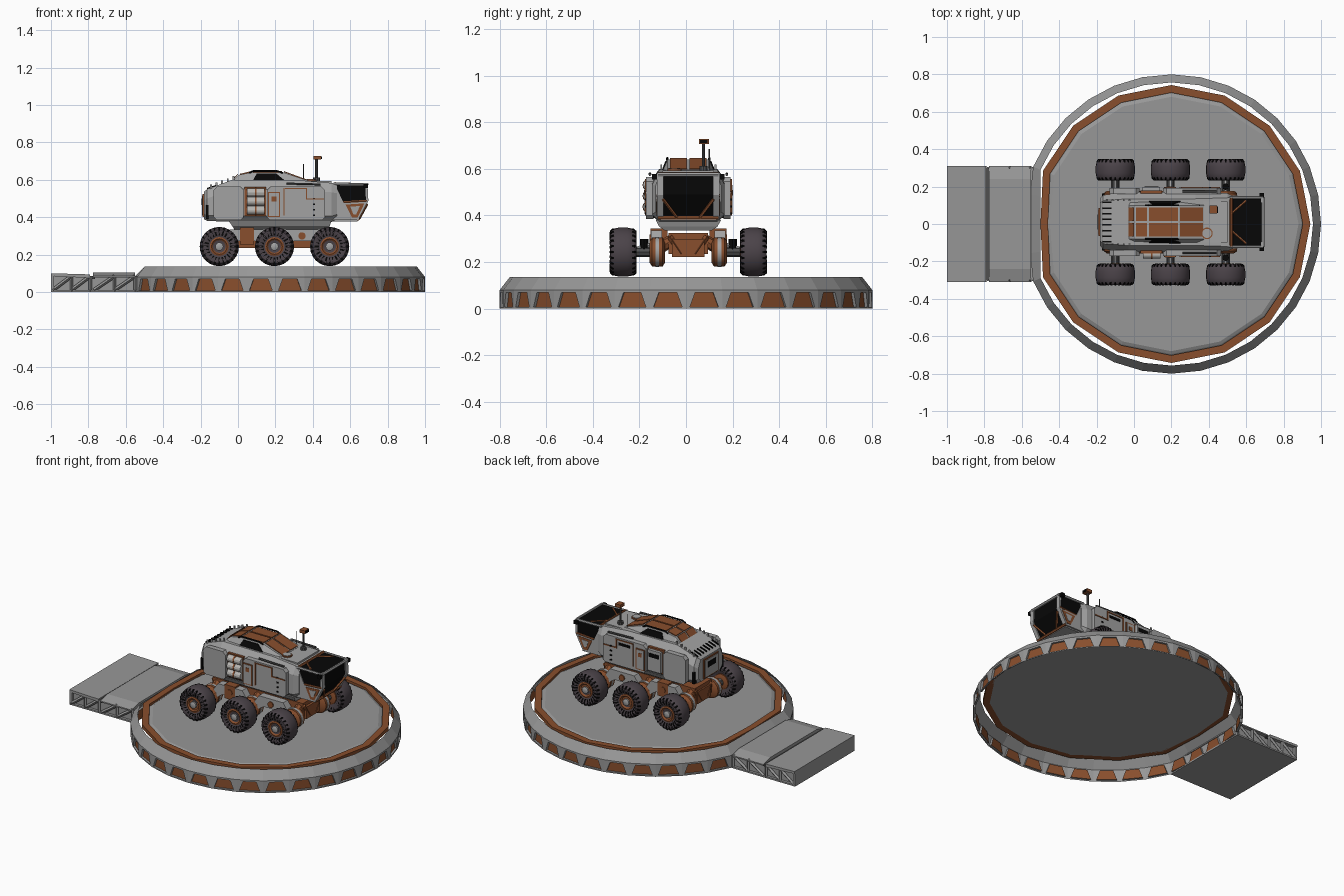
import bpy, bmesh
from math import sin, cos, tau
from mathutils import Vector

if "Cube" in bpy.data.objects:
    bpy.data.objects.remove(bpy.data.objects["Cube"])

def material(name, r, g, b):
    m = bpy.data.materials.new(name)
    m.use_nodes = True
    m.diffuse_color = (r, g, b, 1)
    m.node_tree.nodes["Principled BSDF"].inputs["Base Color"].default_value = (r, g, b, 1)
    return m

DECK = material("deck grey", .31, .31, .31)
HULL = material("hull grey", .36, .36, .36)
RUST = material("rust brown", .25, .077, .026)
TYRE = material("tyre purple grey", .07, .056, .066)
BLACK = material("black glass", .002, .002, .002)
TANK = material("tank light grey", .48, .47, .45)
STEEL = material("dark steel", .08, .08, .08)

shift = Vector((0, 0, 0))

def make(name, verts, faces, mats, slots=None, solid=True):
    me = bpy.data.meshes.new(name)
    me.from_pydata([Vector(v) + shift for v in verts], [], faces)
    for m in (mats if isinstance(mats, list) else [mats]):
        me.materials.append(m)
    if slots:
        me.polygons.foreach_set("material_index", slots)
    if solid:
        bm = bmesh.new()
        bm.from_mesh(me)
        bmesh.ops.recalc_face_normals(bm, faces=bm.faces)
        bm.to_mesh(me)
        bm.free()
    ob = bpy.data.objects.new(name, me)
    bpy.context.collection.objects.link(ob)
    return ob

def loft(name, rings, mat, cap=True):
    n = len(rings[0])
    verts = [p for r in rings for p in r]
    faces = [(k * n + i, k * n + (i + 1) % n, (k + 1) * n + (i + 1) % n, (k + 1) * n + i)
             for k in range(len(rings) - 1) for i in range(n)]
    if cap:
        faces += [tuple(range(n)), tuple(range(len(verts) - n, len(verts)))]
    return make(name, verts, faces, mat)

def prism(name, profile, y0, y1, mat):
    return loft(name, [[(x, y, z) for x, z in profile] for y in (y0, y1)], mat)

def box(name, x0, x1, y0, y1, z0, z1, mat):
    return prism(name, [(x0, z0), (x1, z0), (x1, z1), (x0, z1)], y0, y1, mat)

def circle(c, axis, r, n):
    q = Vector(axis).to_track_quat('Z', 'Y')
    return [Vector(c) + q @ Vector((r * cos(tau * i / n), r * sin(tau * i / n), 0)) for i in range(n)]

def rod(name, a, b, r, mat, n=8):
    d = Vector(b) - Vector(a)
    return loft(name, [circle(a, d, r, n), circle(b, d, r, n)], mat)

def disc_ring(r, z, n, x_min):
    return [(max(.2 + r * cos(tau * i / n), x_min), r * sin(tau * i / n), z) for i in range(n)]

# Landing pad: sloped rim with recessed windows all round
def rim():
    n, verts, faces, slots = 32, [], [], []
    low, mid = disc_ring(.8, 0, n, -.555), disc_ring(.8, .08, n, -.555)
    top = disc_ring(.757, .135, n, -.5)
    for i in range(n):
        j = (i + 1) % n
        a, b, c, d = (Vector(p) for p in (low[i], low[j], mid[j], mid[i]))
        base = len(verts)
        hole = [a.lerp(b, u).lerp(d.lerp(c, u), v) for u, v in ((.11, .1), (.89, .1), (.75, .86), (.25, .86))]
        inward = Vector((.2, 0, 0)) - (a + b) / 2
        inward = inward.normalized() * .013
        verts += [a, b, c, d] + hole + [p + inward for p in hole] + [top[j], top[i]]
        quads = [(3, 2, 12, 13), (8, 9, 10, 11)]
        for k in range(4):
            m = (k + 1) % 4
            quads += [(k, m, 4 + m, 4 + k), (4 + k, 4 + m, 8 + m, 8 + k)]
        faces += [tuple(base + q for q in f) for f in quads]
        slots += [0, 1] + [0] * 8
    make("pad_rim", verts, faces, [DECK, RUST], slots, solid=False)

rim()
loft("pad_floor", [disc_ring(.71, .112, 16, -.48), disc_ring(.705, .12, 16, -.47),
                   disc_ring(.695, .127, 16, -.46), disc_ring(.68, .134, 16, -.45)], DECK)
band = [disc_ring(r, z, 16, x) for r, z, x in
        ((.702, .112, -.46), (.743, .112, -.5), (.743, .137, -.5), (.702, .137, -.46))]
loft("pad_trim_band", band + band[:1], RUST, cap=False)

# Access ramp in two panels with trussed sides
box("ramp_underside", -1, -.54, -.305, .305, 0, .01, DECK)
box("ramp_end", -1, -.985, -.305, .305, 0, .097, DECK)
prism("ramp_outer_deck", [(-1, .085), (-.79, .075), (-.79, .094), (-1, .1)], -.31, .31, DECK)
box("ramp_hinge", -.8, -.765, -.3, .3, .07, .085, STEEL)
loft("ramp_inner_deck", [[(x, y, z) for y, z in ((-.31, .078), (.31, .078), (.31, .086), (.24, .105), (-.24, .105), (-.31, .086))]
                         for x in (-.775, -.55)], DECK)
for s in (-1, 1):
    box("ramp_side_web", -.985, -.55, s * .283, s * .288, .01, .085, DECK)
    for x0, x1 in ((-.99, -.89), (-.89, -.79), (-.77, -.66), (-.66, -.55)):
        rod("ramp_truss_brace", (x0, s * .3, .01), (x1, s * .3, .085), .01, DECK, 4)
        rod("ramp_truss_post", (x1, s * .3, .005), (x1, s * .3, .085), .009, DECK, 4)

shift = Vector((0, .01, 0))

# Wheels, hubs and suspension
def wheel(x, s):
    def spin(name, profile, mat, n=24):
        ob = loft(name, [circle((x, s * y, .243), (0, 1, 0), r, n) for r, y in profile], mat)
        ob.data.shade_smooth()
        ob.data.set_sharp_from_angle(angle=.6)
    spin("wheel_tyre", ((.05, .236), (.075, .223), (.09, .224), (.1, .236), (.105, .262), (.105, .298),
                        (.1, .324), (.09, .335), (.075, .336), (.05, .322)), TYRE)
    spin("wheel_rim", ((.051, .315), (.051, .327), (.042, .33), (.034, .322)), RUST, 16)
    spin("wheel_hub_cap", ((.022, .32), (.022, .332), (.014, .336)), HULL, 10)
    spin("wheel_inner_rim", ((.05, .24), (.05, .228), (.03, .222)), RUST, 16)
    for i in range(24):
        a = tau * i / 24
        d, t = Vector((cos(a), 0, sin(a))), Vector((-sin(a), 0, cos(a))) * .0045
        for side in (-1, 1):
            rings = [[Vector((x, s * (.28 + side * y), .243)) + d * r + t * k for r, y, k in
                      ((.058, .045 + out, -1), (.076, .055 + out, -1), (.091, .054 + out, -1), (.101, .043 + out, -1),
                       (.101, .043 + out, 1), (.091, .054 + out, 1), (.076, .055 + out, 1), (.058, .045 + out, 1))]
                     for out in (-.004, .003)]
            loft("tyre_side_slot", rings, BLACK)
    spin("drive_motor", ((.045, .1), (.062, .11), (.062, .155), (.045, .167)), RUST, 12)
    spin("drive_motor_band", ((.064, .125), (.064, .142)), HULL, 12)
    rod("axle", (x, s * .16, .243), (x, s * .23, .243), .022, STEEL)
    rod("axle_strut", (x, s * .16, .275), (x, s * .23, .255), .01, HULL, 6)
    rod("swing_arm", (x, s * .14, .25), (x, s * .06, .3), .026, RUST)

for s in (-1, 1):
    for x in (-.1, .195, .49):
        wheel(x, s)
    rod("steering_knob", (.49, s * .19, .24), (.49, s * .19, .3), .018, BLACK)
    for x in (-.1, .195):
        arch = [(x, .25), (x + .06, .335), (x + .235, .335), (x + .295, .25), (x + .25, .24),
                (x + .2, .272), (x + .095, .272), (x + .045, .24)]
        prism("bogie_arch", arch, s * .112, s * .16, HULL)
        rod("bogie_pivot", (x + .147, s * .15, .3), (x + .147, s * .167, .3), .02, RUST, 10)
    box("bogie_bracket", .01, .085, s * .09, s * .163, .255, .345, RUST)
box("chassis_beam", -.13, .52, -.085, .085, .235, .325, RUST)
for x in (-.14, .515):
    box("chassis_end_plate", x, x + .02, -.07, .07, .222, .3, RUST)
    for s in (-1, 1):
        rod("chassis_end_brace", (x + .01, s * .08, .31), (x + .01, s * .03, .235), .012, RUST, 4)

# Hull: lofted from cross-sections along its length
def section(x, low, high, wide, roof):
    half = [(wide - .03, low), (wide, low + .03), (wide, high - .05), (roof, high)]
    return [(x, y, z) for y, z in half] + [(x, -y, z) for y, z in reversed(half)]

loft("hull", [section(-.183, .39, .535, .125, .1), section(-.165, .38, .55, .145, .115),
              section(-.03, .375, .6, .16, .125), section(.33, .375, .597, .16, .125),
              section(.5, .375, .583, .155, .13), section(.53, .385, .578, .14, .125)], HULL)
loft("belly", [[(x0, -w, z), (x1, -w, z), (x1, w, z), (x0, w, z)] for x0, x1, w, z in
               ((-.02, .48, .1, .335), (-.03, .49, .125, .352), (-.05, .5, .14, .38))], HULL)

# Rear: louvres, hatch and lamps
for i in range(8):
    y = -.105 + i * .03
    prism("rear_louvre", [(-.168, .545), (-.12, .56), (-.12, .572), (-.165, .557)], y - .004, y + .004, BLACK)
box("rear_hatch_frame", -.19, -.18, -.075, .075, .4, .525, RUST)
box("rear_hatch", -.193, -.18, -.066, .066, .408, .517, HULL)
box("rear_hatch_window", -.196, -.19, -.04, .04, .465, .5, BLACK)
for s in (-1, 1):
    box("rear_lamp", -.172, -.158, s * .13, s * .152, .39, .465, BLACK)
    for i in range(5):
        box("roof_edge_fin", -.15 + i * .03, -.14 + i * .03, s * .113, s * .12, .54 + i * .011, .575 + i * .011, HULL)

# Side pods, doors and trim
def pod(x0, x1, s):
    outline = [(x0, .4), (x0 + .015, .385), (x1 - .015, .385), (x1, .4), (x1, .545), (x1 - .02, .565), (x0 + .02, .565), (x0, .545)]
    prism("side_pod", outline, s * .15, s * .182, HULL)

def panel(name, x0, x1, z0, z1, s, mat, depth=.187):
    box(name, x0, x1, s * .165, s * depth, z0, z1, mat)

for s in (-1, 1):
    pod(-.13, .03, s)
    pod(.155, .465, s)
    panel("door_frame", .16, .225, .4, .535, s, RUST)
    panel("door", .166, .219, .406, .529, s, HULL, .189)
    panel("door_window", .18, .205, .485, .51, s, RUST, .191)
    panel("trim_upper", .25, .37, .55, .556, s, RUST)
    panel("trim_riser", .243, .249, .41, .556, s, RUST)
    panel("trim_step", .363, .369, .5, .556, s, RUST)
    panel("trim_lower", .363, .46, .495, .501, s, RUST)
    for i in range(4):
        panel("side_bolt", .4, .412, .405 + i * .03, .413 + i * .03, s, BLACK)
    rod("side_handrail", (.26, s * .165, .58), (.44, s * .165, .575), .006, STEEL, 6)
    box("tank_bay", .035, .15, s * .15, s * .168, .405, .56, RUST)
for z in (.437, .484, .531):
    rod("side_tank", (.047, -.172, z), (.143, -.172, z), .023, TANK, 12)
    rod("tank_strap", (.09, -.172, z), (.1, -.172, z), .025, RUST, 12)
panel("equipment_cover", .045, .14, .415, .55, 1, HULL)
panel("equipment_vent", .055, .13, .505, .53, 1, BLACK, .19)
panel("side_slot", .27, .35, .52, .535, 1, BLACK)

# Roof cabin with rust panels and dark side windows
spine = ((-.04, .59), (.005, .626), (.075, .64), (.24, .64), (.375, .595))
loft("roof_cabin", [[(x, -.115, .58), (x, .115, .58), (x, .09, z), (x, -.09, z)] for x, z in spine], HULL)
for (xa, za), (xb, zb) in zip(spine, spine[1:]):
    for s in (-1, 1):
        loft("roof_panel", [[(x, s * .005, z), (x, s * .078, z), (x, s * .078, z + .006), (x, s * .005, z + .006)]
                            for x, z in ((xa + .006, za), (xb - .006, zb))], RUST)
for s in (-1, 1):
    loft("cabin_side_window", [[(x, s * (y + out), z) for x, y, z in
         ((.075, .112, .588), (.26, .112, .588), (.205, .094, .633), (.1, .094, .633))] for out in (-.004, .005)], BLACK)
    rail = [(.06, .636), (.08, .647), (.21, .647), (.24, .636)]
    for (xa, za), (xb, zb) in zip(rail, rail[1:]):
        rod("roof_rail", (xa, s * .09, za), (xb, s * .09, zb), .005, BLACK, 6)
box("forward_roof_plate", .37, .5, -.11, .11, .58, .594, HULL)
rod("roof_hatch_rim", (.39, -.06, .585), (.39, -.06, .601), .031, RUST, 14)
rod("roof_hatch", (.39, -.06, .59), (.39, -.06, .604), .025, HULL, 14)

# Camera mast and whip antenna
rod("mast_base", (.42, .065, .585), (.42, .065, .612), .018, STEEL, 10)
rod("mast", (.42, .065, .6), (.42, .065, .712), .007, STEEL)
box("mast_camera", .405, .443, .045, .088, .708, .728, RUST)
box("mast_lens", .443, .448, .05, .083, .711, .725, BLACK)
rod("whip_antenna", (.35, .09, .585), (.35, .09, .685), .003, STEEL, 6)

# Cockpit: dark glass nose in a frame
nose = [(.5, .58), (.685, .578), (.69, .49), (.635, .39), (.5, .39)]
prism("cockpit_glass", nose, -.128, .128, BLACK)
box("cockpit_floor", .5, .64, -.12, .12, .378, .392, HULL)
for s in (-1, 1):
    y = s * .131
    prism("cockpit_cheek", [(.5, .582), (.515, .582), (.565, .475), (.69, .483), (.64, .384), (.5, .384)], s * .122, s * .133, HULL)
    prism("cheek_trim", [(.575, .467), (.676, .474), (.638, .397), (.61, .397)], s * .13, s * .136, RUST)
    prism("cheek_inset", [(.6, .456), (.652, .46), (.632, .415), (.617, .415)], s * .13, s * .138, HULL)
    # Grey posts either side of the windscreen, following its slope
    prism("windscreen_post", [(.68, .582), (.692, .582), (.697, .488), (.642, .384), (.63, .384), (.684, .488)],
          s * .106, s * .134, HULL)
    rod("cockpit_roof_rail", (.51, y, .578), (.69, y, .576), .008, HULL, 6)
    rod("cockpit_sill", (.565, y, .48), (.69, y, .488), .006, RUST, 6)
    rod("nose_brace", (.69, s * .108, .47), (.648, s * .05, .393), .007, RUST, 5)
    rod("roof_glass_brace", (.6, s * .115, .579), (.52, s * .045, .581), .006, RUST, 5)
    box("corner_lamp", .67, .695, s * .134, s * .155, .555, .578, BLACK)
for x, z, mat in ((.69, .576, HULL), (.642, .39, RUST), (.52, .58, RUST)):
    rod("cockpit_cross_frame", (x, -.13, z), (x, .13, z), .009, mat, 6)
